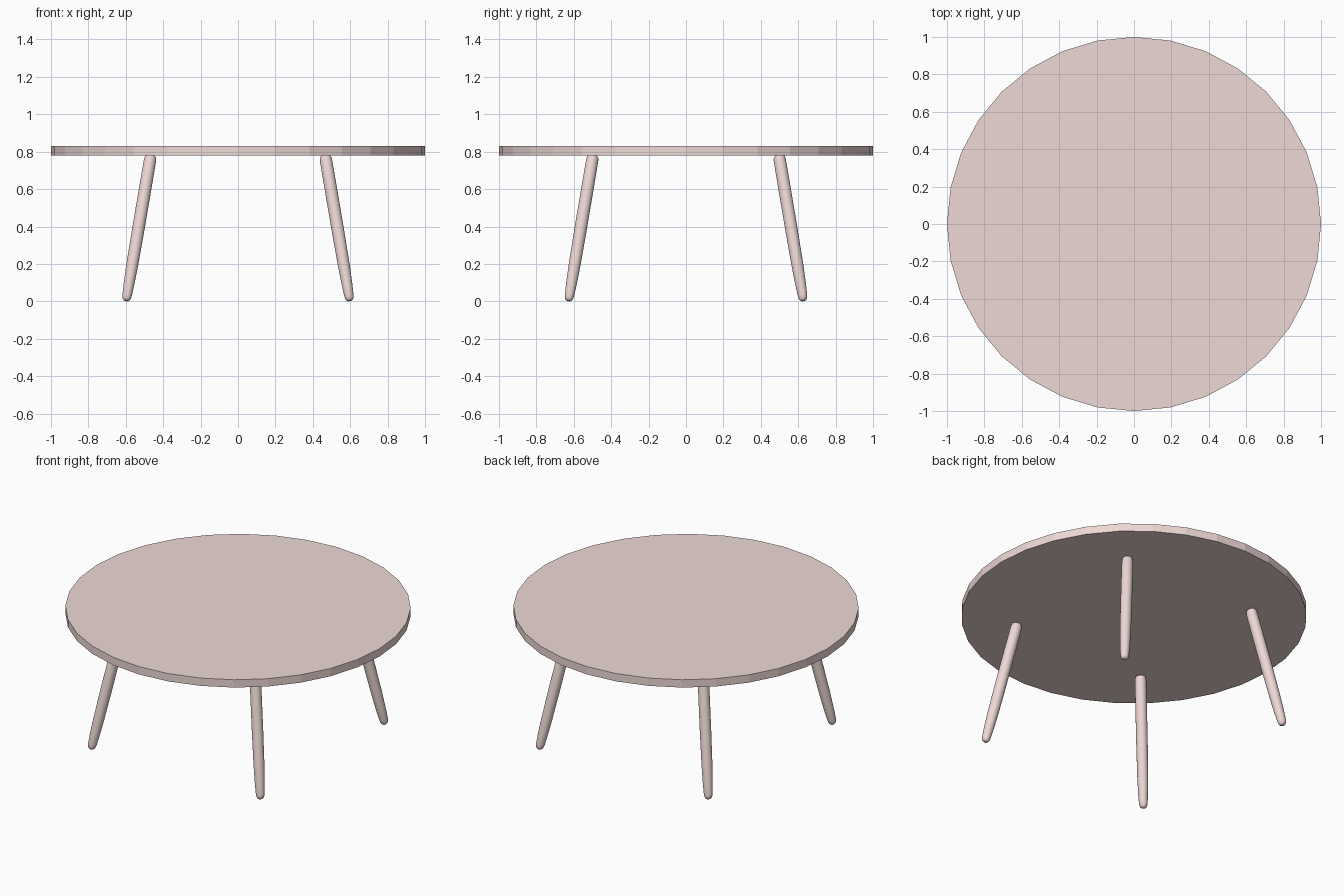
import bpy, bmesh, math
from mathutils import Vector, Matrix

if "Cube" in bpy.data.objects:
    bpy.data.objects.remove(bpy.data.objects["Cube"])

mat = bpy.data.materials.new("pale_pink")
mat.diffuse_color = (0.85, 0.69, 0.67, 1)
mat.use_nodes = True
mat.node_tree.nodes["Principled BSDF"].inputs["Base Color"].default_value = mat.diffuse_color

# Round table top, 32 flat sides
bpy.ops.mesh.primitive_cylinder_add(vertices=32, radius=1, depth=0.05, location=(0, 0, 0.805))
top = bpy.context.object
top.name = "table_top"
top.data.materials.append(mat)

# Leg profile: (fraction along the leg from the foot, radius)
PROFILE = [(0.0, 0.012), (0.008, 0.019), (0.022, 0.0235), (0.04, 0.0255), (0.12, 0.029),
           (0.25, 0.032), (0.5, 0.0335), (0.8, 0.0335), (0.97, 0.033), (0.988, 0.03),
           (0.996, 0.025), (1.0, 0.017)]
SIDES = 20


def make_leg(name, sx, sy):
    foot = Vector((sx * 0.598, sy * 0.628, 0.004))
    head = Vector((sx * 0.466, sy * 0.497, 0.782))
    axis = head - foot
    rot = axis.to_track_quat('Z', 'Y').to_matrix().to_4x4()
    bm = bmesh.new()
    rings = []
    for t, r in PROFILE:
        rings.append([bm.verts.new((r * math.cos(a), r * math.sin(a), t * axis.length))
                      for a in (2 * math.pi * i / SIDES for i in range(SIDES))])
    for lo, hi in zip(rings, rings[1:]):
        for i in range(SIDES):
            j = (i + 1) % SIDES
            bm.faces.new((lo[i], lo[j], hi[j], hi[i]))
    bm.faces.new(rings[0][::-1])
    bm.faces.new(rings[-1])
    bmesh.ops.transform(bm, matrix=Matrix.Translation(foot) @ rot, verts=bm.verts)
    # keep the foot exactly on the floor
    low = min(v.co.z for v in bm.verts)
    bmesh.ops.translate(bm, vec=(0, 0, -low), verts=bm.verts)
    for f in bm.faces:
        f.smooth = True
    me = bpy.data.meshes.new(name)
    bm.to_mesh(me)
    bm.free()
    me.materials.append(mat)
    bpy.context.collection.objects.link(bpy.data.objects.new(name, me))


# Four splayed legs
for sx, side in ((-1, "left"), (1, "right")):
    for sy, end in ((-1, "front"), (1, "back")):
        make_leg(f"{end}_{side}_leg", sx, sy)
